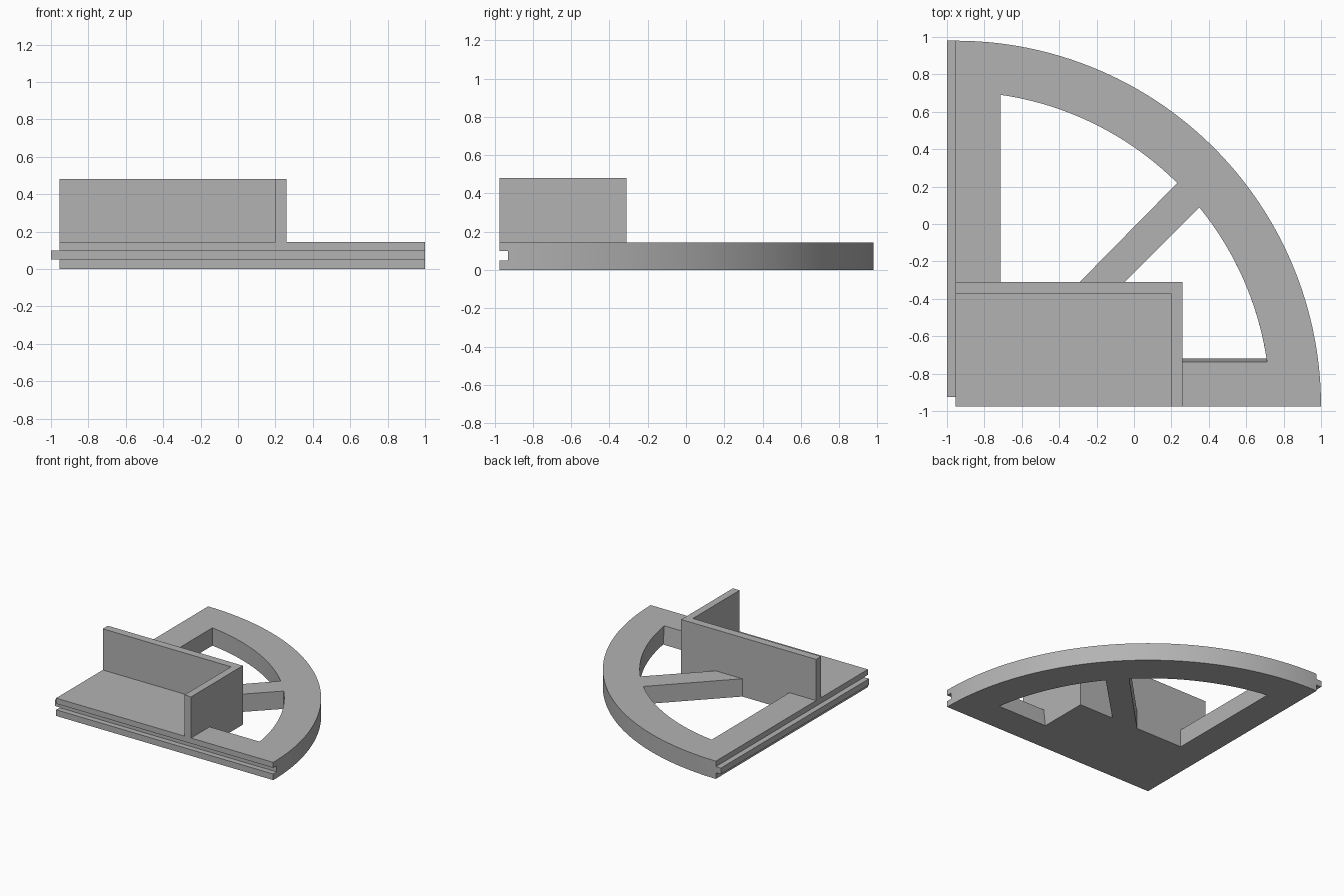
import bpy, bmesh
from math import sin, cos, asin, radians, degrees

cube = bpy.data.objects.get("Cube")
if cube:
    bpy.data.objects.remove(cube, do_unlink=True)

CX, CY = -0.955, -0.975          # corner of the quadrant
R_OUT, R_IN = 1.955, 1.683
PLATE, WALL = 0.145, 0.48        # top heights

grey = bpy.data.materials.new("plain grey")
grey.use_nodes = True
grey.diffuse_color = (0.45, 0.45, 0.45, 1)
grey.node_tree.nodes["Principled BSDF"].inputs["Base Color"].default_value = grey.diffuse_color


def arc(radius, start, end, count):
    angles = [radians(start + (end - start) * i / count) for i in range(count + 1)]
    return [(CX + radius * cos(a), CY + radius * sin(a)) for a in angles]


def prism(name, bottom, z0, z1, top=None):
    """Solid between two matching counter-clockwise outlines."""
    bm = bmesh.new()
    low = [bm.verts.new((x, y, z0)) for x, y in bottom]
    high = [bm.verts.new((x, y, z1)) for x, y in top or bottom]
    bm.faces.new(low[::-1])
    bm.faces.new(high)
    n = len(low)
    for i in range(n):
        j = (i + 1) % n
        bm.faces.new((low[i], low[j], high[j], high[i]))
    mesh = bpy.data.meshes.new(name)
    bm.to_mesh(mesh)
    bm.free()
    mesh.materials.append(grey)
    ob = bpy.data.objects.new(name, mesh)
    bpy.context.collection.objects.link(ob)
    return ob


def rect(x0, x1, y0, y1):
    return [(x0, y0), (x1, y0), (x1, y1), (x0, y1)]


def combine(target, part, operation):
    mod = target.modifiers.new(operation, 'BOOLEAN')
    mod.operation, mod.solver, mod.object = operation, 'EXACT', part
    bpy.context.view_layer.objects.active = target
    bpy.ops.object.modifier_apply(modifier=mod.name)
    bpy.data.objects.remove(part, do_unlink=True)


# Quarter-disc plate
plate = prism("quadrant_base", [(CX, CY)] + arc(R_OUT, 0, 90, 72), 0, PLATE)


# Front window, its front edge leaning slightly
def front_window(edge_y):
    start = degrees(asin((edge_y - CY) / R_IN))
    return [(0.26, edge_y)] + arc(R_IN, start, 39.2, 30) + [(-0.05, -0.31), (0.26, -0.31)]


combine(plate, prism("front_window", front_window(-0.717), -0.01, PLATE + 0.01,
                     front_window(-0.738)), 'DIFFERENCE')

# Rear window, on the other side of the diagonal spoke
rear = [(-0.715, -0.31), (-0.29, -0.31)] + arc(R_IN, 45.2, 81.8, 36)
combine(plate, prism("rear_window", rear, -0.1, 0.3), 'DIFFERENCE')

# Groove along the front edge
combine(plate, prism("front_groove", rect(-1.2, 1.2, -1.2, -0.93), 0.05, 0.10), 'DIFFERENCE')

# Tongue along the side edge
combine(plate, prism("side_tongue", rect(-1, CX + 0.02, -0.925, 0.98), 0.05, 0.10), 'UNION')

# Upright L-shaped wall
wall = [(CX, -0.375), (0.20, -0.375), (0.20, CY), (0.26, CY), (0.26, -0.31), (CX, -0.31)]
combine(plate, prism("corner_wall", wall, PLATE - 0.02, WALL), 'UNION')

# Smooth rims with sharp edges
bpy.ops.object.select_all(action='DESELECT')
plate.select_set(True)
bpy.context.view_layer.objects.active = plate
bpy.ops.object.shade_smooth_by_angle(angle=radians(25))
